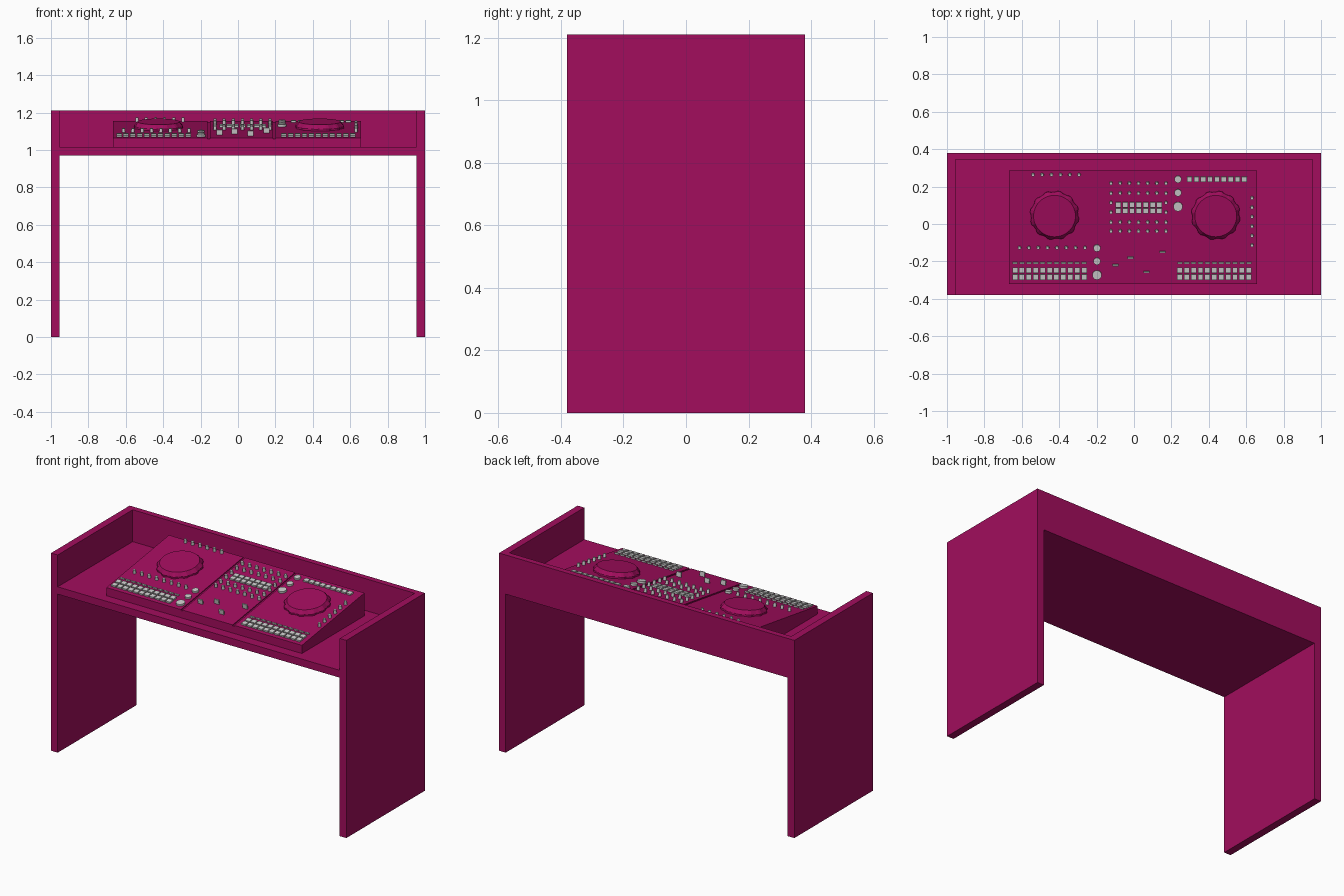
import bpy, bmesh, math
from mathutils import Matrix, Vector

if "Cube" in bpy.data.objects:
    bpy.data.objects.remove(bpy.data.objects["Cube"])

pink = bpy.data.materials.new("magenta")
pink.diffuse_color = (0.36, 0.004, 0.11, 1)
pink.use_nodes = True
pink.node_tree.nodes["Principled BSDF"].inputs["Base Color"].default_value = pink.diffuse_color

Y0, Y1, Z0, ZF, ZB = -0.32, 0.285, 1.015, 1.065, 1.155
SLOPE = (ZB - ZF) / (Y1 - Y0)
TILT = Matrix.Rotation(math.atan(SLOPE), 4, 'X')


def on_panel(x, y):
    """Frame sitting on the sloped controller surface."""
    return Matrix.Translation((x, y, ZF + (y - Y0) * SLOPE)) @ TILT


def finish(name, bm, mat=None):
    bmesh.ops.recalc_face_normals(bm, faces=bm.faces)
    me = bpy.data.meshes.new(name)
    bm.to_mesh(me)
    bm.free()
    if mat:
        me.materials.append(mat)
    ob = bpy.data.objects.new(name, me)
    bpy.context.collection.objects.link(ob)
    return ob


def box(name, x0, x1, y0, y1, z0, z1):
    bm = bmesh.new()
    m = Matrix.Translation(((x0 + x1) / 2, (y0 + y1) / 2, (z0 + z1) / 2))
    bmesh.ops.create_cube(bm, size=1, matrix=m @ Matrix.Diagonal((x1 - x0, y1 - y0, z1 - z0, 1)))
    return finish(name, bm, pink)


def blocks(name, points, sx, sy, h):
    bm = bmesh.new()
    for x, y in points:
        m = on_panel(x, y) @ Matrix.Translation((0, 0, h / 2))
        bmesh.ops.create_cube(bm, size=1, matrix=m @ Matrix.Diagonal((sx, sy, h, 1)))
    return finish(name, bm)


def discs(name, points, h, segs, taper=1.0):
    bm = bmesh.new()
    for x, y, r in points:
        m = on_panel(x, y) @ Matrix.Translation((0, 0, h / 2))
        bmesh.ops.create_cone(bm, cap_ends=True, segments=segs, radius1=r,
                              radius2=r * taper, depth=h, matrix=m)
    return finish(name, bm)


def grid(x0, x1, n, ys):
    return [(x0 + (x1 - x0) * i / (n - 1), y) for y in ys for i in range(n)]


def wedge(name, x0, x1, drop=0.0):
    bm = bmesh.new()
    prof = [(Y0, Z0), (Y1, Z0), (Y1, ZB - drop), (Y0, ZF - drop)]
    f = bm.faces.new([bm.verts.new((x0, y, z)) for y, z in prof])
    ext = bmesh.ops.extrude_face_region(bm, geom=[f])
    bmesh.ops.translate(bm, vec=(x1 - x0, 0, 0),
                        verts=[v for v in ext['geom'] if isinstance(v, bmesh.types.BMVert)])
    return finish(name, bm, pink)


def jog_wheel(name, x, y, n=48):
    # profile rings (radius, height); grip notches cut into the rim
    bm = bmesh.new()
    m = on_panel(x, y)
    rings = []
    for k, (r, z) in enumerate([(0.132, 0), (0.132, 0.01), (0.112, 0.032)]):
        ring = []
        for i in range(n):
            a = 2 * math.pi * i / n
            rr = r - (0.007 if k < 2 and i % 4 < 2 else 0)
            ring.append(bm.verts.new(m @ Vector((rr * math.cos(a), rr * math.sin(a), z))))
        rings.append(ring)
    for a, b in zip(rings, rings[1:]):
        for i in range(n):
            j = (i + 1) % n
            bm.faces.new((a[i], a[j], b[j], b[i]))
    bm.faces.new(rings[0])
    bm.faces.new(rings[-1])
    return finish(name, bm, pink)


# Booth: side walls, shelf and back panel
box("side_wall_left", -1, -0.955, -0.38, 0.38, 0, 1.21)
box("side_wall_right", 0.955, 1, -0.38, 0.38, 0, 1.21)
box("shelf", -0.955, 0.955, -0.38, 0.345, 0.97, Z0)
box("back_panel", -0.955, 0.955, 0.345, 0.38, 0.97, 1.21)

# Sloped controller in three sections with shallow seams
wedge("left_deck", -0.667, -0.163)
wedge("left_seam", -0.163, -0.151, 0.006)
wedge("mixer", -0.151, 0.188)
wedge("right_seam", 0.188, 0.2, 0.006)
wedge("right_deck", 0.2, 0.657)

# Jog wheels
jog_wheel("jog_wheel_left", -0.425, 0.047)
jog_wheel("jog_wheel_right", 0.437, 0.047)

# Pad buttons
for side, x in (("left", -0.636), ("right", 0.245)):
    blocks("pads_" + side, grid(x, x + 0.369, 11, (-0.246, -0.283)), 0.029, 0.029, 0.01)
    blocks("pad_strips_" + side, grid(x, x + 0.369, 11, (-0.208,)), 0.027, 0.009, 0.008)
blocks("mixer_pads", grid(-0.084, 0.136, 7, (0.104, 0.071)), 0.029, 0.027, 0.01)
blocks("upper_pads", grid(0.297, 0.59, 9, (0.24,)), 0.028, 0.027, 0.01)

# Round transport buttons
discs("round_buttons_left", [(-0.198, -0.128, 0.019), (-0.198, -0.198, 0.019), (-0.198, -0.272, 0.025)], 0.012, 24)
discs("round_buttons_right", [(0.235, 0.24, 0.019), (0.235, 0.168, 0.019), (0.235, 0.094, 0.025)], 0.012, 24)

# Small rotary knobs
knobs = grid(-0.54, -0.294, 6, (0.264,)) + grid(-0.612, -0.262, 8, (-0.126,))
knobs += grid(-0.123, 0.171, 7, (0.219, 0.166, 0.011, -0.037))
knobs += grid(-0.123, 0.171, 2, (0.115, 0.064))
knobs += [(0.631, 0.14 - 0.0505 * i) for i in range(6)]
discs("knobs", [(x, y, 0.0095) for x, y in knobs], 0.022, 12, 0.85)

# Fader caps
blocks("faders", [(-0.099, -0.219), (-0.018, -0.178), (0.068, -0.254), (0.152, -0.147)], 0.032, 0.008, 0.028)
